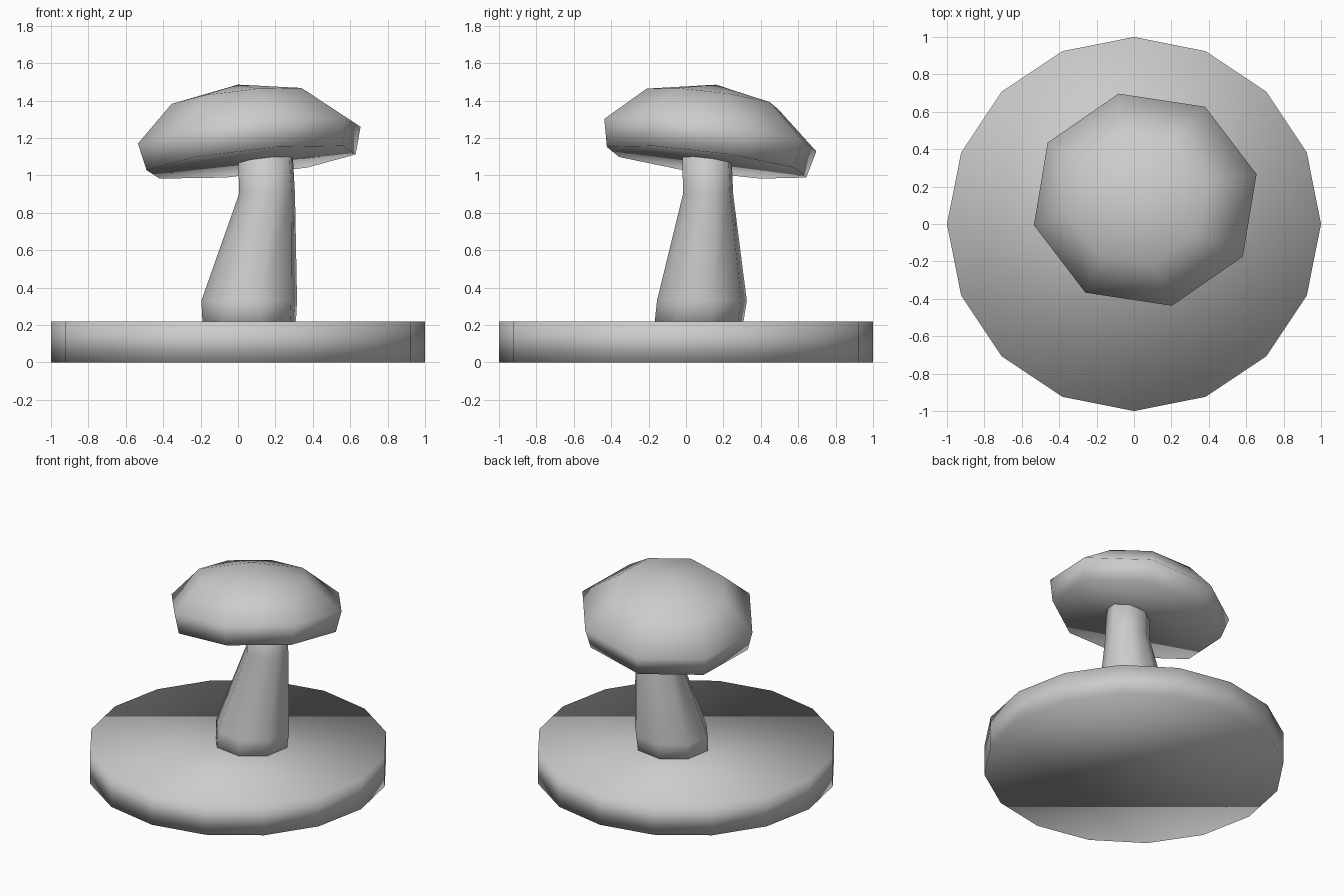
import bpy
import bmesh
from math import sin, cos, radians, tau

if "Cube" in bpy.data.objects:
    bpy.data.objects.remove(bpy.data.objects["Cube"])


def loft(name, rings, sides, turn=0.0, slope=(0.0, 0.0), tip=None):
    """Skin elliptical rings (cx, cy, cz, rx, ry) into a closed smooth solid.
    slope tilts every ring; tip closes the top with a single point."""
    bm = bmesh.new()
    loops = []
    for cx, cy, cz, rx, ry in rings:
        loop = []
        for i in range(sides):
            a = tau * i / sides + radians(turn)
            dx, dy = rx * cos(a), ry * sin(a)
            loop.append(bm.verts.new((cx + dx, cy + dy, cz + slope[0] * dx + slope[1] * dy)))
        loops.append(loop)
    for low, high in zip(loops, loops[1:]):
        for i in range(sides):
            j = (i + 1) % sides
            bm.faces.new((low[i], low[j], high[j], high[i]))
    bm.faces.new(loops[0][::-1])
    top = loops[-1]
    if tip:
        peak = bm.verts.new(tip)
        for i in range(sides):
            bm.faces.new((top[i], top[(i + 1) % sides], peak))
    else:
        bm.faces.new(top)
    bmesh.ops.recalc_face_normals(bm, faces=bm.faces[:])
    for face in bm.faces:
        face.smooth = True
    mesh = bpy.data.meshes.new(name)
    bm.to_mesh(mesh)
    bm.free()
    obj = bpy.data.objects.new(name, mesh)
    bpy.context.collection.objects.link(obj)
    return obj


# Round base disc
loft("base", [(0, 0, 0, 1, 1), (0, 0, 0.22, 1, 1)], 16)

# Leaning stem, slightly swollen near the foot, its ends sunk into base and cap
loft("mushroom_stem", [
    (0.06, 0.065, 0.18, 0.255, 0.243),
    (0.06, 0.085, 0.33, 0.263, 0.247),
    (0.155, 0.118, 0.90, 0.154, 0.138),
    (0.145, 0.11, 1.18, 0.148, 0.134),
], 8, turn=13.5)

# Tilted faceted cap
loft("mushroom_cap", [
    (0.07, 0.11, 1.07, 0.575, 0.548),
    (0.06, 0.13, 1.215, 0.612, 0.583),
    (0.015, 0.14, 1.41, 0.38, 0.36),
], 8, turn=13.5, slope=(0.104, -0.127), tip=(0.0, 0.16, 1.485))
